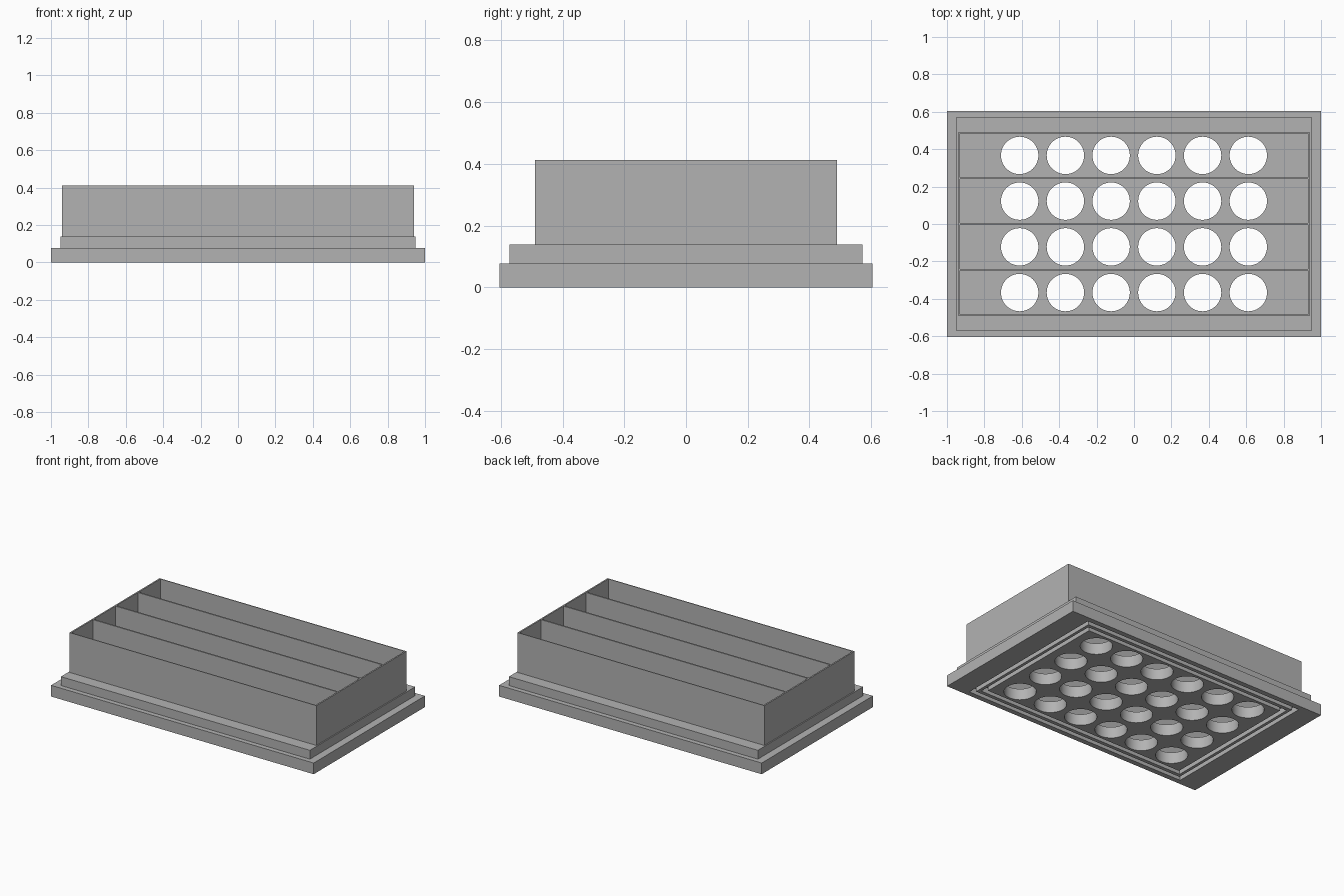
import bpy
import bmesh
import math
from mathutils import Matrix, Vector

cube = bpy.data.objects.get("Cube")
if cube:
    bpy.data.objects.remove(cube, do_unlink=True)

# Main levels and half sizes
PLATE_TOP, COLLAR_TOP, WALL_TOP = 0.077, 0.138, 0.412
BODY_X, BODY_Y, WALL = 0.94, 0.49, 0.01
PITCH = 0.2445
GROOVE_DEPTH = 0.04

grey = bpy.data.materials.new("plain grey")
grey.use_nodes = True
colour = (0.45, 0.45, 0.45, 1)
grey.diffuse_color = colour
grey.node_tree.nodes["Principled BSDF"].inputs["Base Color"].default_value = colour


def add_box(bm, x0, x1, y0, y1, z0, z1):
    size = Vector((x1 - x0, y1 - y0, z1 - z0))
    centre = Vector((x0 + x1, y0 + y1, z0 + z1)) / 2
    bmesh.ops.create_cube(
        bm, size=1, matrix=Matrix.Translation(centre) @ Matrix.Diagonal(size).to_4x4())


def finish(name, bm):
    mesh = bpy.data.meshes.new(name)
    bm.to_mesh(mesh)
    bm.free()
    mesh.materials.append(grey)
    obj = bpy.data.objects.new(name, mesh)
    bpy.context.collection.objects.link(obj)
    return obj


def block(name, half_x, half_y, z0, z1):
    bm = bmesh.new()
    add_box(bm, -half_x, half_x, -half_y, half_y, z0, z1)
    return finish(name, bm)


def cut(target, cutter):
    bpy.ops.object.select_all(action='DESELECT')
    bpy.context.view_layer.objects.active = target
    target.select_set(True)
    mod = target.modifiers.new("cut", 'BOOLEAN')
    mod.operation = 'DIFFERENCE'
    mod.solver = 'EXACT'
    mod.object = cutter
    bpy.ops.object.modifier_apply(modifier=mod.name)


# Base plate, stepped collar and upper casing
base_plate = block("base_plate", 1.0, 0.605, 0, PLATE_TOP)
collar = block("collar", 0.948, 0.572, PLATE_TOP, COLLAR_TOP)
casing = block("casing", BODY_X, BODY_Y, COLLAR_TOP, WALL_TOP)

# Four long compartments separated by thin dividers
bm = bmesh.new()
half_slot = (PITCH - WALL) / 2
rows = [(i - 1.5) * PITCH for i in range(4)]
for y in rows:
    add_box(bm, WALL - BODY_X, BODY_X - WALL, y - half_slot, y + half_slot, 0, 0.6)
pockets = finish("pocket_cutter", bm)
for part in (collar, casing):
    cut(part, pockets)

# Grid of round holes through the plate
bm = bmesh.new()
for y in rows:
    for i in range(6):
        bmesh.ops.create_cone(
            bm, cap_ends=True, segments=48, radius1=0.1, radius2=0.1, depth=0.4,
            matrix=Matrix.Translation(((i - 2.5) * PITCH, y, 0)))
holes = finish("hole_cutter", bm)
cut(base_plate, holes)

# Two rectangular seal grooves on the underside
long_bars, short_bars = bmesh.new(), bmesh.new()
for gx, gy, width in ((0.85, 0.57, 0.03), (0.8, 0.515, 0.03)):
    for s in (-1, 1):
        ya, yb = sorted((s * gy, s * (gy - width)))
        add_box(long_bars, -gx, gx, ya, yb, -0.1, GROOVE_DEPTH)
        xa, xb = sorted((s * gx, s * (gx - width)))
        end = gy - width / 2
        add_box(short_bars, xa, xb, -end, end, -0.1, GROOVE_DEPTH)
grooves = [finish("groove_cutter", b) for b in (long_bars, short_bars)]
for g in grooves:
    cut(base_plate, g)

for cutter in [pockets, holes] + grooves:
    bpy.data.objects.remove(cutter, do_unlink=True)

# Round hole walls shade smoothly, all box edges stay sharp
bpy.ops.object.select_all(action='DESELECT')
base_plate.select_set(True)
bpy.context.view_layer.objects.active = base_plate
bpy.ops.object.shade_smooth_by_angle(angle=math.radians(30))
